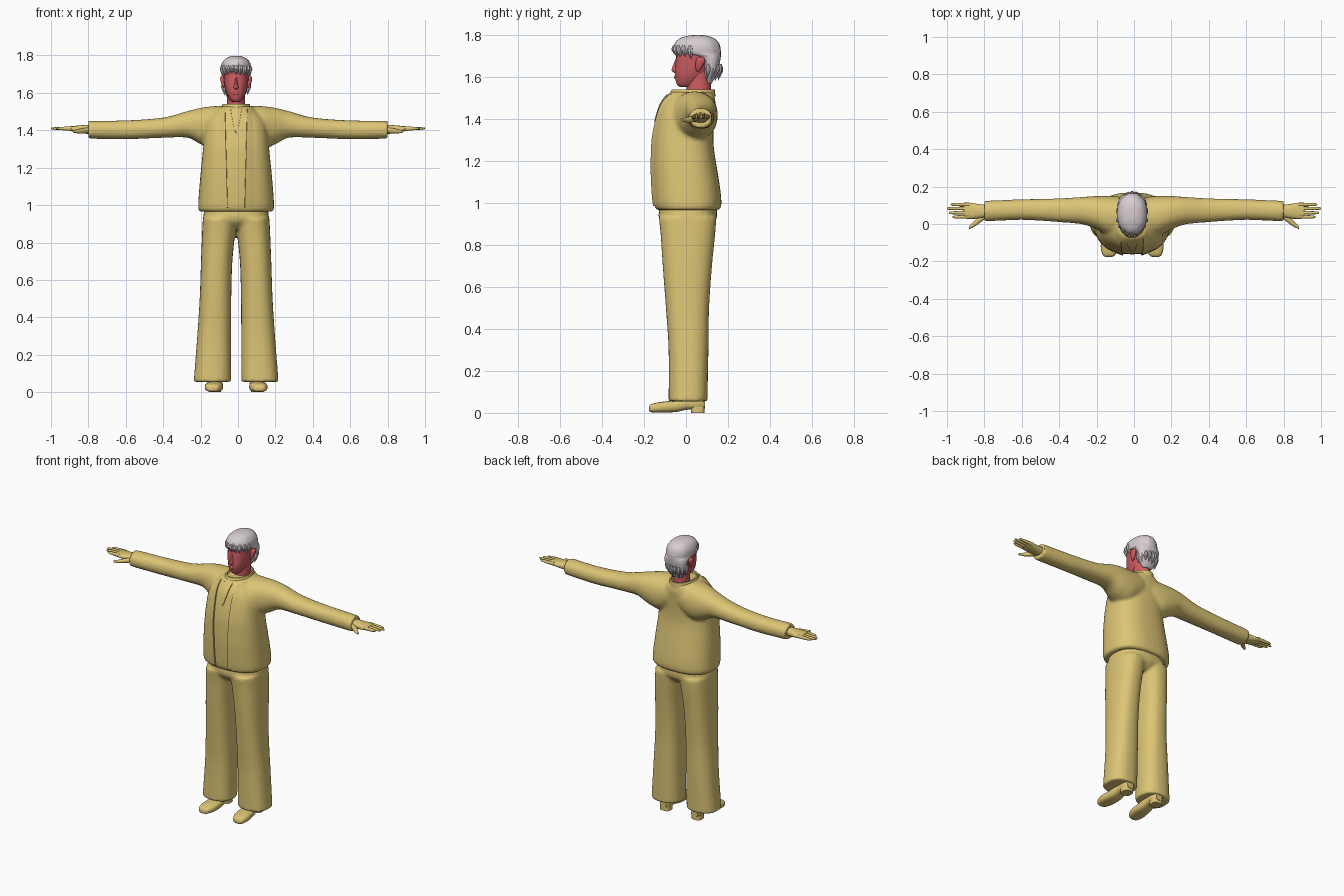
import bpy, bmesh, math, random
from mathutils import Vector
from mathutils.bvhtree import BVHTree

if "Cube" in bpy.data.objects:
    bpy.data.objects.remove(bpy.data.objects["Cube"])

random.seed(4)
CX = -0.01  # body centre line


def material(name, rgb):
    m = bpy.data.materials.new(name)
    m.diffuse_color = (*rgb, 1)
    m.use_nodes = True
    m.node_tree.nodes["Principled BSDF"].inputs["Base Color"].default_value = m.diffuse_color
    return m


CLOTH = material("tan_cloth", (0.72, 0.56, 0.18))
SKIN = material("red_skin", (0.62, 0.11, 0.12))
HAIR = material("pale_hair", (0.68, 0.61, 0.64))


def finish(name, bm, mat, angle=45):
    bmesh.ops.recalc_face_normals(bm, faces=bm.faces)
    me = bpy.data.meshes.new(name)
    bm.to_mesh(me)
    bm.free()
    me.materials.append(mat)
    me.shade_smooth()
    me.set_sharp_from_angle(angle=math.radians(angle))
    ob = bpy.data.objects.new(name, me)
    bpy.context.collection.objects.link(ob)
    return ob


def spline(rows, sub):
    """Catmull-Rom interpolation of section rows."""
    out = []
    for i in range(len(rows) - 1):
        p = [rows[max(i - 1, 0)], rows[i], rows[i + 1], rows[min(i + 2, len(rows) - 1)]]
        for k in range(sub):
            t = k / sub
            out.append([0.5 * (2 * b + (c - a) * t + (2 * a - 5 * b + 4 * c - d) * t * t
                               + (3 * b - a - 3 * c + d) * t ** 3) for a, b, c, d in zip(*p)])
    return out + [list(rows[-1])]


def loft(bm, axis, rows, power=2.0, seg=28, sub=4, jitter=0.0):
    """Rounded sections (position, lo1, hi1, lo2, hi2) swept along an axis."""
    rings = []
    wave = [random.uniform(-jitter, jitter) for _ in range(seg)]
    for p, a0, a1, b0, b1 in spline(rows, sub):
        ring = []
        for k in range(seg):
            t = 2 * math.pi * k / seg
            c, s = math.cos(t), math.sin(t)
            r = 1 + wave[k] + random.uniform(-jitter, jitter) / 3
            a = (a0 + a1) / 2 + (a1 - a0) / 2 * r * math.copysign(abs(c) ** (2 / power), c)
            b = (b0 + b1) / 2 + (b1 - b0) / 2 * r * math.copysign(abs(s) ** (2 / power), s)
            co = {'x': (p, a, b), 'y': (a, p, b), 'z': (a, b, p)}[axis]
            ring.append(bm.verts.new(co))
        rings.append(ring)
    for r0, r1 in zip(rings, rings[1:]):
        for k in range(seg):
            n = (k + 1) % seg
            bm.faces.new((r0[k], r0[n], r1[n], r1[k]))
    bm.faces.new(rings[0])
    bm.faces.new(rings[-1])


def centred(rows):
    """(z, half width, front, back) -> full section rows."""
    return [(z, CX - w, CX + w, f, b) for z, w, f, b in rows]


def sided(rows, s):
    """Mirror vertical or lengthwise sections to side s of the body."""
    return [(p, *sorted((CX + s * a, CX + s * b)), c, d) for p, a, b, c, d in rows]


def fuse(ob, voxel, steps):
    """Blend overlapping volumes into one soft skin."""
    m = ob.modifiers.new("fuse", 'REMESH')
    m.mode, m.voxel_size, m.use_smooth_shade = 'VOXEL', voxel, True
    m = ob.modifiers.new("soften", 'SMOOTH')
    m.factor, m.iterations = 0.5, steps
    dg = bpy.context.evaluated_depsgraph_get()
    me = bpy.data.meshes.new_from_object(ob.evaluated_get(dg))
    ob.modifiers.clear()
    ob.data = me
    if not me.materials:
        me.materials.append(CLOTH)
    me.shade_smooth()
    me.set_sharp_from_angle(angle=math.radians(50))


# jacket: body and both sleeves
bm = bmesh.new()
loft(bm, 'z', centred([
    (0.965, .195, -.138, .155), (0.985, .203, -.15, .168), (1.05, .2, -.157, .165),
    (1.15, .192, -.162, .15), (1.25, .182, -.161, .134), (1.32, .175, -.156, .13),
    (1.42, .165, -.135, .135), (1.48, .135, -.112, .14), (1.528, .08, -.075, .13)]), 2.5, 40)
for s in (1, -1):
    loft(bm, 'x', [(s * x, a, b, c, d) for x, a, b, c, d in (
        (.04, -.04, .14, 1.34, 1.528), (.12, -.065, .15, 1.30, 1.53), (.20, -.03, .15, 1.325, 1.52),
        (.27, -.003, .145, 1.36, 1.503), (.4, .01, .137, 1.36, 1.468),
        (.6, .022, .132, 1.352, 1.453), (.8, .013, .124, 1.355, 1.451))], 2.2, 28)
jacket = finish("jacket", bm, CLOTH)
fuse(jacket, 0.01, 5)

# trousers: hips and both flared legs
bm = bmesh.new()
loft(bm, 'z', centred([(0.872, .14, -.08, .1), (0.92, .174, -.128, .145), (0.99, .168, -.125, .145)]), 2.4)
for s in (1, -1):
    loft(bm, 'z', sided([
        (.055, .027, .227, -.083, .102), (.3, .027, .208, -.083, .107), (.5, .026, .195, -.096, .11),
        (.7, .02, .188, -.111, .124), (.85, .004, .182, -.121, .139), (.93, -.01, .178, -.13, .145)], s), 2.4)
fuse(finish("trousers", bm, CLOTH), 0.01, 3)

# raised front edges and neckline, laid onto the jacket surface
tree = BVHTree.FromPolygons([v.co for v in jacket.data.vertices],
                            [tuple(p.vertices) for p in jacket.data.polygons])


def on_front(x, z, lift):
    hit = tree.ray_cast(Vector((x, -1, z)), Vector((0, 1, 0)))[0]
    return (x, (hit.y if hit else -0.07) - lift, z)


def front_plate(name, columns, z0, z1, n=24):
    """columns: (x as function of 0..1 height, lift from the jacket)."""
    bm = bmesh.new()
    rows = []
    for i in range(n + 1):
        t = i / n
        rows.append([bm.verts.new(on_front(CX + f(t), z0 + (z1 - z0) * t, h)) for f, h in columns])
    for a, b in zip(rows, rows[1:]):
        for k in range(len(a) - 1):
            bm.faces.new((a[k], a[k + 1], b[k + 1], b[k]))
    return finish(name, bm, CLOTH, 35)


for s, side in ((1, "left"), (-1, "right")):
    front_plate(side + "_lapel", [
        (lambda t: s * (.105 - .01 * t), -.001), (lambda t: s * (.08 - .005 * t), .004),
        (lambda t: s * (.046 + .014 * t), .009), (lambda t: s * (.044 + .014 * t), -.004)], .985, 1.515)
drop = lambda t: .001 + .03 * t ** 0.7
front_plate("neckline", [
    (lambda t: -drop(t), -.003), (lambda t: -drop(t) * .95, .006), (lambda t: 0, .008),
    (lambda t: drop(t) * .95, .006), (lambda t: drop(t), -.003)], 1.385, 1.515)

# open collar band around the neck
bm = bmesh.new()
N = 32
loops = []
for w, f, b, z in ((.085, -.085, .14, 1.505), (.072, -.068, .138, 1.54), (.064, -.058, .13, 1.54), (.06, -.05, .12, 1.50)):
    loops.append([bm.verts.new((CX + w * math.cos(2 * math.pi * k / N),
                                (f + b) / 2 + (b - f) / 2 * math.sin(2 * math.pi * k / N), z)) for k in range(N)])
for a, b in zip(loops, loops[1:]):
    for k in range(N):
        bm.faces.new((a[k], a[(k + 1) % N], b[(k + 1) % N], b[k]))
finish("collar", bm, CLOTH)

for s, side in ((1, "left"), (-1, "right")):
    # hand: palm, four fingers and thumb
    bm = bmesh.new()
    X = lambda rows: [(s * x, a, b, c, d) for x, a, b, c, d in rows]
    loft(bm, 'x', X([(.77, .04, .1, 1.38, 1.43), (.82, .032, .105, 1.382, 1.428),
                     (.87, .026, .112, 1.39, 1.424), (.91, .03, .112, 1.4, 1.42)]), 2.4, 16)
    for y, tip in ((.038, .97), (.06, .99), (.083, 1.0), (.104, .98)):
        loft(bm, 'x', X([(.88, y - .01, y + .01, 1.397, 1.421), (.94, y - .009, y + .009, 1.4, 1.419),
                         (tip - .01, y - .007, y + .007, 1.404, 1.416),
                         (tip, y - .003, y + .003, 1.408, 1.413)]), 2, 10, 3)
    loft(bm, 'x', X([(.80, .025, .06, 1.385, 1.415), (.835, -.002, .035, 1.382, 1.41),
                     (.86, -.018, .01, 1.384, 1.404), (.882, -.027, -.012, 1.388, 1.4)]), 2, 12, 3)
    finish(side + "_hand", bm, CLOTH)

    # shoe with a separate heel block
    bm = bmesh.new()
    loft(bm, 'y', sided([(-.176, .108, .14, .01, .028), (-.165, .09, .158, .003, .042),
                         (-.12, .072, .168, .002, .052), (-.05, .07, .16, .004, .06),
                         (.01, .075, .15, .016, .075), (.06, .076, .148, .016, .08),
                         (.09, .09, .135, .02, .06)], s), 2.8, 20)
    loft(bm, 'z', sided([(0, .08, .146, .025, .088), (.03, .08, .146, .022, .088)], s), 3.5, 20, 1)
    finish(side + "_shoe", bm, CLOTH)

    # ear
    bm = bmesh.new()
    loft(bm, 'z', sided([(1.625, .062, .068, .05, .06), (1.64, .06, .076, .046, .075),
                         (1.665, .06, .084, .045, .088), (1.685, .062, .084, .05, .09),
                         (1.693, .064, .074, .06, .08)], s), 2, 14)
    finish(side + "_ear", bm, SKIN)

# neck, head and nose
bm = bmesh.new()
loft(bm, 'z', centred([(1.47, .054, .01, .12), (1.54, .048, .003, .118), (1.63, .048, 0, .118)]))
finish("neck", bm, SKIN)
bm = bmesh.new()
loft(bm, 'z', centred([
    (1.552, .02, -.03, .02), (1.562, .032, -.042, .045), (1.585, .045, -.05, .075), (1.615, .056, -.053, .1),
    (1.65, .063, -.051, .125), (1.69, .067, -.047, .138), (1.73, .067, -.043, .14),
    (1.765, .055, -.02, .13), (1.782, .03, .02, .1)]), 2.2)
loft(bm, 'z', centred([(1.618, .008, -.056, -.03), (1.628, .014, -.067, -.03), (1.64, .011, -.067, -.03),
                       (1.665, .007, -.057, -.03), (1.69, .006, -.047, -.03)]), 2, 12, 3)
loft(bm, 'z', centred([(1.588, .012, -.053, -.02), (1.596, .02, -.057, -.02), (1.606, .012, -.054, -.02)]), 2, 12, 3)
finish("head", bm, SKIN)

# hair: cap falling behind the ears, with loose locks along the edge
bm = bmesh.new()
loft(bm, 'z', centred([
    (1.568, .03, .095, .122), (1.595, .052, .085, .138), (1.63, .068, .08, .152), (1.665, .074, .075, .161),
    (1.695, .077, .045, .165), (1.712, .08, -.04, .166), (1.735, .081, -.056, .164), (1.76, .075, -.052, .156),
    (1.782, .058, -.03, .135), (1.795, .032, .01, .1), (1.798, .01, .04, .07)]), 2.1, 44, 4, .022)


def lock(ang, z0, z1, width):
    """Flat pointed tuft hugging the head at an angle around it."""
    rows = []
    for z, k, w in ((z0, 1.0, .5), (z0 * .6 + z1 * .4, 1.02, 1), (z1, .9, .08)):
        x, y = CX + .075 * k * math.sin(ang), .055 - .108 * k * math.cos(ang)
        rows.append((z, x - width * w, x + width * w, y - width * w, y + width * w))
    loft(bm, 'z', rows, 2, 8, 3)


for i in range(9):
    a = -1.25 + 2.5 * i / 8
    lock(a, 1.75, 1.675 + .022 * math.cos(a) + random.uniform(-.008, .008), .014)
for i in range(9):
    lock(math.pi - 1.1 + 2.2 * i / 8, 1.66, 1.575 + random.uniform(0, .025), .012)
finish("hair", bm, HAIR, 30)
